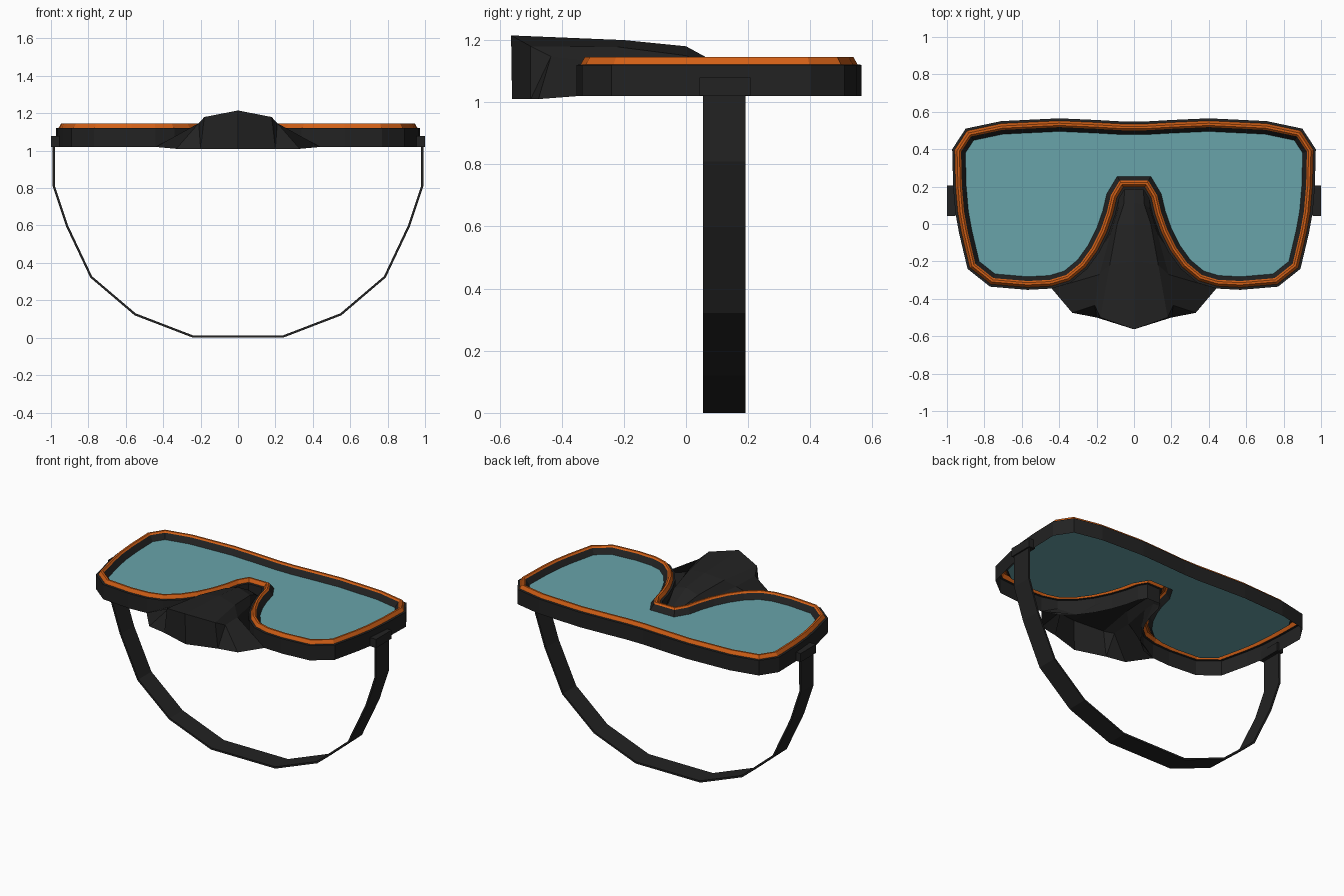
import bpy, bmesh
from mathutils import Vector

if "Cube" in bpy.data.objects:
    bpy.data.objects.remove(bpy.data.objects["Cube"])


def material(name, rgb):
    m = bpy.data.materials.new(name)
    m.diffuse_color = (*rgb, 1)
    m.use_nodes = True
    m.node_tree.nodes["Principled BSDF"].inputs["Base Color"].default_value = m.diffuse_color
    return m


BLACK = material("black rubber", (0.016, 0.016, 0.016))
ORANGE = material("orange trim", (0.64, 0.115, 0.008))
TEAL = material("teal glass", (0.14, 0.37, 0.40))


def build(name, verts, faces, mat, fix_normals=False):
    me = bpy.data.meshes.new(name)
    me.from_pydata(verts, [], faces)
    if fix_normals:
        bm = bmesh.new()
        bm.from_mesh(me)
        bmesh.ops.remove_doubles(bm, verts=bm.verts, dist=1e-4)
        bmesh.ops.recalc_face_normals(bm, faces=bm.faces)
        bm.to_mesh(me)
        bm.free()
    me.materials.append(mat)
    ob = bpy.data.objects.new(name, me)
    bpy.context.collection.objects.link(ob)
    return ob


# Mask outline: right half, counter-clockwise from nose notch to brow, mirrored
half = [(.05, .185), (.08, .135), (.10, .05), (.135, -.05), (.185, -.15),
        (.25, -.24), (.34, -.315), (.44, -.345), (.57, -.352), (.77, -.335),
        (.89, -.24), (.935, -.05), (.955, .06), (.967, .2), (.972, .4),
        (.90, .51), (.71, .55), (.40, .565), (.2, .556), (.06, .548)]
outline = [Vector(p) for p in half + [(-x, y) for x, y in reversed(half)]]


def inset(d, z):
    """Outline moved inward by d, with mitred corners, at height z."""
    out, n = [], len(outline)
    for i, p in enumerate(outline):
        a = (p - outline[i - 1]).normalized()
        b = (outline[(i + 1) % n] - p).normalized()
        na, nb = Vector((-a.y, a.x)), Vector((-b.y, b.x))
        q = p + (na + nb) * (d / (1 + na.dot(nb)))
        out.append((q.x, q.y, z))
    return out


def band(name, profile, mat):
    """Sweep a (inset, height) profile around the outline."""
    n = len(outline)
    verts = [v for d, z in profile for v in inset(d, z)]
    faces = [(k * n + i, k * n + (i + 1) % n,
              (k + 1) * n + (i + 1) % n, (k + 1) * n + i)
             for k in range(len(profile) - 1) for i in range(n)]
    return build(name, verts, faces, mat)


# Open-backed frame wall, orange rim, inner gasket and lens
band("frame_wall", [(0, 1.02), (0, 1.12), (.013, 1.122)], BLACK)
band("orange_rim", [(.013, 1.122), (.026, 1.145), (.038, 1.145), (.047, 1.135)], ORANGE)
band("lens_gasket", [(.047, 1.135), (.07, 1.10)], BLACK)
build("lens", inset(.07, 1.10), [tuple(range(len(outline)))], TEAL)

# Nose pocket: stations of ridge, shoulder, edge, base, lofted and mirrored
stations = [
    [(0, -.563, 1.215), (.18, -.50, 1.18), (.21, -.435, 1.147), (.33, -.475, 1.01)],
    [(0, -.20, 1.20), (.13, -.22, 1.178), (.185, -.27, 1.13), (.44, -.345, 1.02)],
    [(0, 0, 1.18), (.09, 0, 1.15), (.125, -.05, 1.11), (.25, -.24, 1.02)],
    [(0, .11, 1.12), (.055, .105, 1.105), (.085, .08, 1.08), (.135, -.05, 1.03)],
    [(0, .185, 1.06), (.05, .185, 1.05), (.08, .135, 1.04), (.10, .05, 1.03)],
]
verts, faces = [], []
for s in (1, -1):
    o = len(verts)
    verts += [(x * s, y, z) for st in stations for x, y, z in st]
    faces += [(o + r * 4 + c, o + r * 4 + c + 1, o + r * 4 + c + 5, o + r * 4 + c + 4)
              for r in range(len(stations) - 1) for c in range(3)]
    f = len(verts)  # bottom points of the front face
    verts += [(0, -.56, 1.01), (.2 * s, -.50, 1.01)]
    faces += [(o, f, f + 1, o + 1), (o + 1, f + 1, o + 2), (o + 2, f + 1, o + 3)]
build("nose_pocket", verts, faces, BLACK, True)

# Strap: thin band following a half loop
hp = [(.985, 1.06), (.985, .81), (.915, .60), (.785, .325), (.55, .125), (.24, .006)]
path = [Vector(p) for p in hp + [(-x, z) for x, z in reversed(hp)]]
verts, faces = [], []
for i, p in enumerate(path):
    t = (path[min(i + 1, len(path) - 1)] - path[max(i - 1, 0)]).normalized()
    nrm = Vector((-t.y, t.x)) * .006
    for q, y in ((p + nrm, .055), (p + nrm, .192), (p - nrm, .192), (p - nrm, .055)):
        verts.append((q.x, y, q.y))
for i in range(len(path) - 1):
    for c in range(4):
        d = (c + 1) % 4
        faces.append((i * 4 + c, i * 4 + d, i * 4 + 4 + d, i * 4 + 4 + c))
e = len(verts)
faces += [(0, 1, 2, 3), (e - 4, e - 3, e - 2, e - 1)]
build("strap", verts, faces, BLACK, True)

# Strap clips on both sides of the frame
for s, side in ((1, "right"), (-1, "left")):
    bpy.ops.mesh.primitive_cube_add(size=1, location=(.977 * s, .125, 1.05))
    clip = bpy.context.object
    clip.name = "strap_clip_" + side
    clip.scale = (.046, .164, .058)
    clip.data.materials.append(BLACK)
